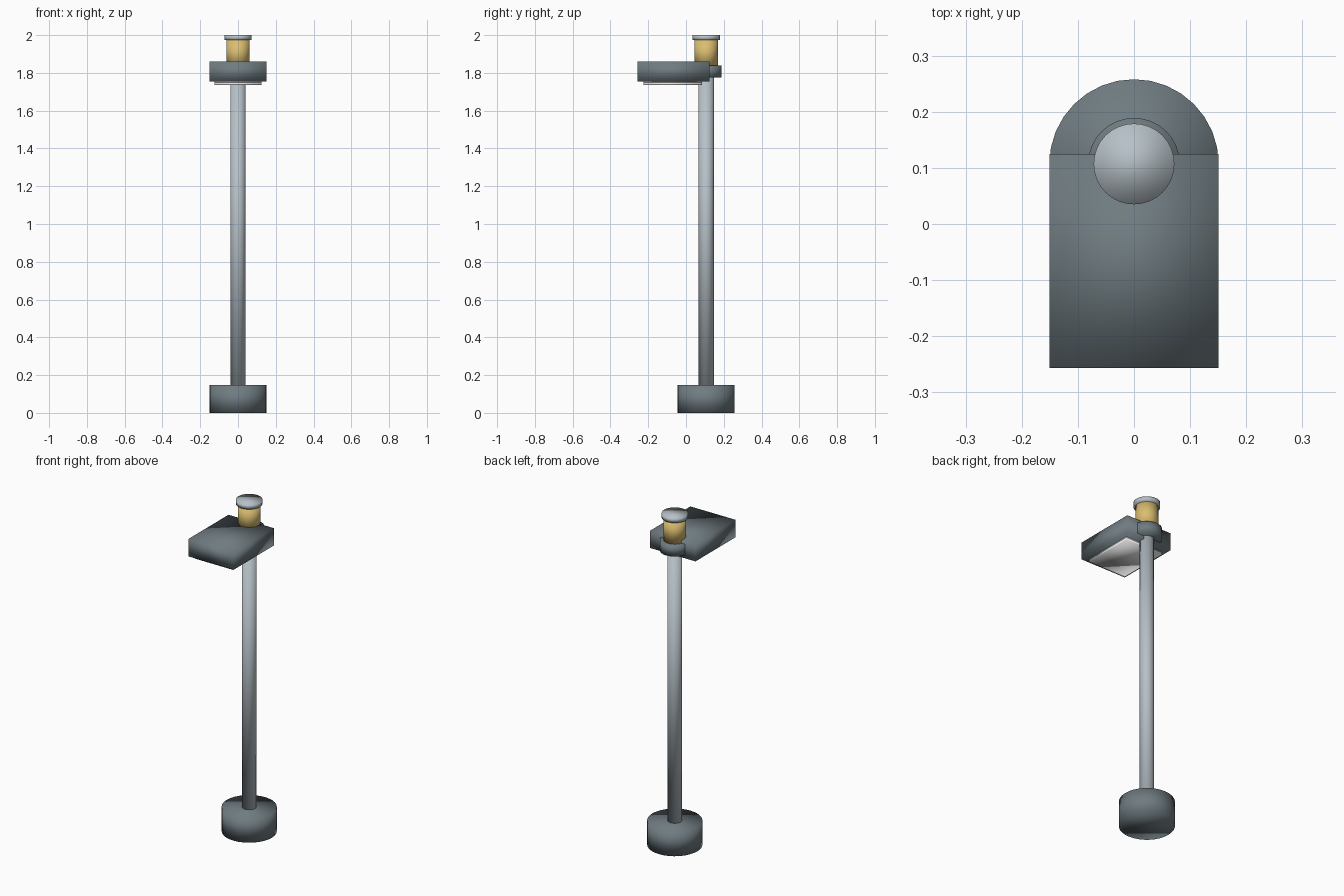
import bpy

cube = bpy.data.objects.get("Cube")
if cube:
    bpy.data.objects.remove(cube, do_unlink=True)

POLE_Y = 0.107


def material(name, rgb):
    m = bpy.data.materials.new(name)
    m.use_nodes = True
    m.diffuse_color = (*rgb, 1)
    m.node_tree.nodes["Principled BSDF"].inputs["Base Color"].default_value = (*rgb, 1)
    return m


slate = material("slate grey", (0.16, 0.20, 0.22))
steel = material("light steel", (0.47, 0.53, 0.57))
brass = material("brass yellow", (0.70, 0.51, 0.16))
lens = material("lens white", (0.80, 0.80, 0.80))


def finish(name, mat):
    ob = bpy.context.object
    ob.name = ob.data.name = name
    bpy.ops.object.transform_apply(location=False, rotation=False, scale=True)
    ob.data.materials.append(mat)
    bpy.ops.object.shade_smooth()
    return ob


def cylinder(name, radius, z0, z1, mat):
    bpy.ops.mesh.primitive_cylinder_add(vertices=32, radius=radius, depth=z1 - z0,
                                        location=(0, POLE_Y, (z0 + z1) / 2))
    return finish(name, mat)


def box(name, width, y0, y1, z0, z1, mat):
    bpy.ops.mesh.primitive_cube_add(size=1, location=(0, (y0 + y1) / 2, (z0 + z1) / 2))
    bpy.context.object.scale = (width, y1 - y0, z1 - z0)
    return finish(name, mat)


# Footing and pole
cylinder("base", 0.151, 0, 0.147, slate)
cylinder("pole", 0.04, 0.14, 1.80, steel)

# Lamp head with its clamp and light panel
cylinder("pole_collar", 0.082, 1.775, 1.84, slate)
box("lamp_housing", 0.302, -0.257, 0.125, 1.755, 1.86, slate)
box("light_panel", 0.25, -0.225, 0.085, 1.735, 1.75, lens)
box("panel_seat", 0.25, -0.225, 0.085, 1.75, 1.757, lens)

# Light sensor on top
cylinder("sensor_body", 0.062, 1.83, 1.978, brass)
cylinder("sensor_cap", 0.072, 1.973, 2.0, steel)
